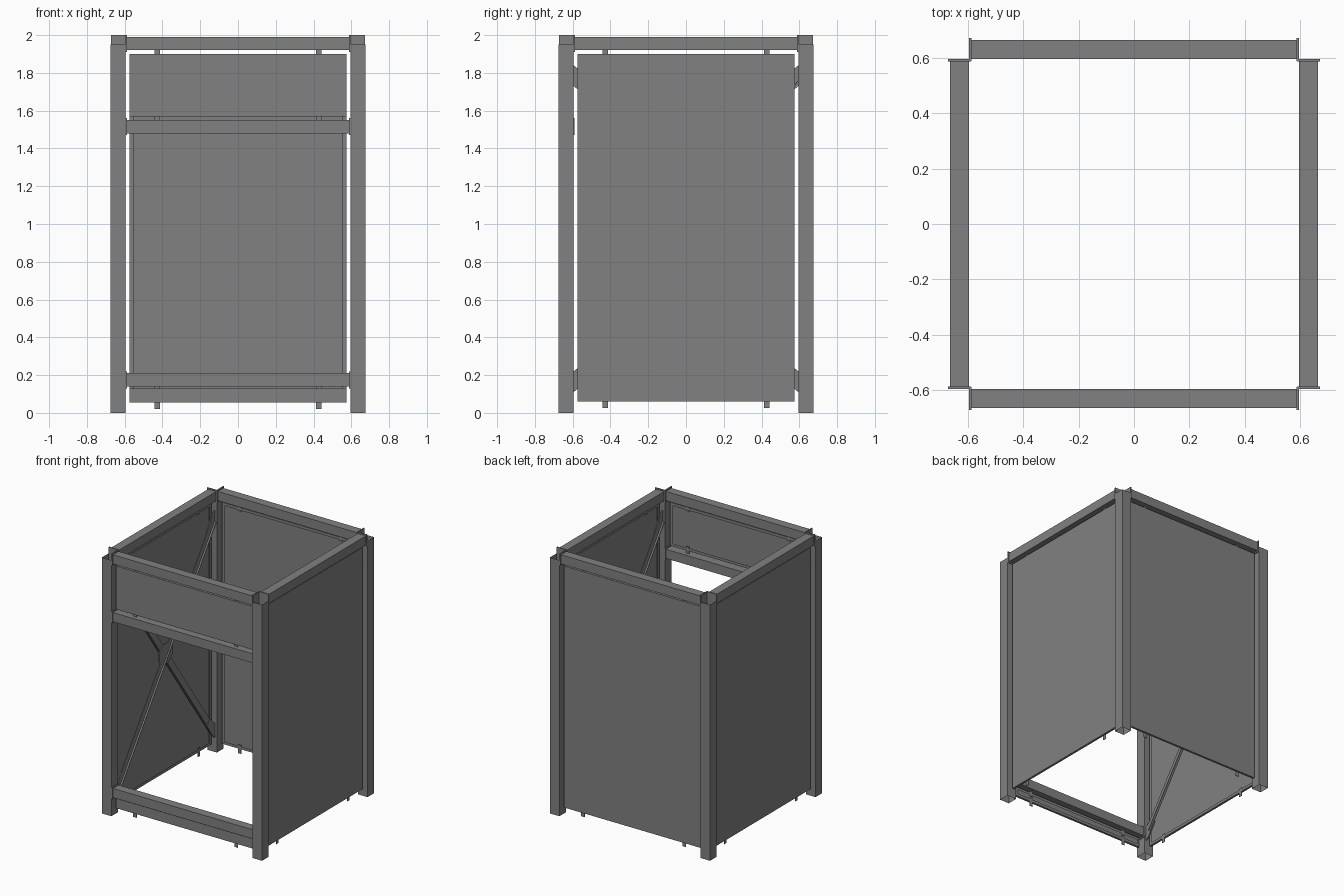
import bpy, bmesh, math
from mathutils import Matrix, Vector

cube = bpy.data.objects.get("Cube")
if cube:
    bpy.data.objects.remove(cube, do_unlink=True)

steel = bpy.data.materials.new("grey_steel")
steel.use_nodes = True
GREY = (0.22, 0.22, 0.22, 1)
steel.diffuse_color = GREY
steel.node_tree.nodes["Principled BSDF"].inputs["Base Color"].default_value = GREY

HALF, POST_IN = 0.675, 0.595


def finish(name, bm, turn):
    """Turn a part built on the front wall onto its own wall."""
    bm.transform(Matrix.Rotation(turn * math.pi / 2, 4, 'Z'))
    bmesh.ops.recalc_face_normals(bm, faces=bm.faces)
    mesh = bpy.data.meshes.new(name)
    bm.to_mesh(mesh)
    bm.free()
    mesh.materials.append(steel)
    obj = bpy.data.objects.new(name, mesh)
    bpy.context.collection.objects.link(obj)


def add_box(bm, x, y, z):
    size = Vector((x[1] - x[0], y[1] - y[0], z[1] - z[0]))
    mid = Vector((sum(x), sum(y), sum(z))) / 2
    mat = Matrix.Translation(mid) @ Matrix.Diagonal(size).to_4x4()
    bmesh.ops.create_cube(bm, size=1, matrix=mat)


def post(turn):
    # open-ended square tube
    bm = bmesh.new()
    add_box(bm, (POST_IN, HALF), (-HALF, -POST_IN), (0, 1.95))
    bm.normal_update()
    caps = [f for f in bm.faces if abs(f.normal.z) > 0.5]
    bmesh.ops.delete(bm, geom=caps, context='FACES_ONLY')
    finish("corner_post", bm, turn)


def beam(name, z, turn):
    # square tube with a slightly larger plate at each end
    bm = bmesh.new()
    add_box(bm, (-0.59, 0.59), (-0.665, -0.597), (z - 0.035, z + 0.035))
    for s in (-1, 1):
        add_box(bm, sorted((s * 0.588, s * 0.597)), (-0.673, -0.59), (z - 0.045, z + 0.045))
    finish(name, bm, turn)


def panel(name, z0, z1, turn, tab_up=0.02, tab_down=0.035):
    # folded sheet tray with a return lip, open at the back
    bm = bmesh.new()
    add_box(bm, (-0.575, 0.575), (-0.645, -0.628), (z0, z1))
    bm.normal_update()
    back = [f for f in bm.faces if f.normal.y > 0.5]
    bmesh.ops.inset_region(bm, faces=back, thickness=0.03)
    bmesh.ops.delete(bm, geom=back, context='FACES')
    # hanging tabs above and below
    for s in (-1, 1):
        x = (s * 0.427 - 0.014, s * 0.427 + 0.014)
        add_box(bm, x, (-0.632, -0.628), (z1 - 0.03, z1 + tab_up))
        add_box(bm, x, (-0.632, -0.628), (z0 - tab_down, z0 + 0.03))
    finish(name, bm, turn)


def plate(bm, points, y0, y1):
    face = bm.faces.new([bm.verts.new((x, y0, z)) for x, z in points])
    new = bmesh.ops.extrude_face_region(bm, geom=[face])["geom"]
    bmesh.ops.translate(bm, vec=(0, y1 - y0, 0),
                        verts=[v for v in new if isinstance(v, bmesh.types.BMVert)])


def cross_brace(turn):
    mid, rise, run = 0.975, 0.81, 0.585
    slope = math.atan2(rise, run)
    length = math.hypot(rise, run) - 0.02
    for s in (-1, 1):
        # angle bar along one diagonal, the two lying back to back
        bm = bmesh.new()
        web = (-0.62, -0.615) if s > 0 else (-0.615, -0.61)
        lip = (-0.638, -0.615) if s > 0 else (-0.615, -0.597)
        add_box(bm, (-length, length), web, (-0.025, 0.025))
        add_box(bm, (-length, length), lip, (-0.025, -0.02))
        bm.transform(Matrix.Translation((0, 0, mid)) @ Matrix.Rotation(-s * slope, 4, 'Y'))
        finish("diagonal_brace", bm, turn)
    # centre plate and end gussets
    bm = bmesh.new()
    r = 0.085
    plate(bm, [(r * math.cos(a), mid + r * math.sin(a))
               for a in (math.pi / 8 + i * math.pi / 4 for i in range(8))], -0.616, -0.608)
    for sx in (-1, 1):
        for sz in (-1, 1):
            shape = [(0.595, 0.755), (0.595, 0.865), (0.57, 0.845), (0.5, 0.745),
                     (0.535, 0.7), (0.57, 0.735)]
            plate(bm, [(sx * x, mid + sz * z) for x, z in shape], -0.62, -0.612)
    finish("brace_plates", bm, turn)


# four corners and the top ring
for turn in range(4):
    post(turn)
    beam("top_beam", 1.955, turn)

# full height panels on the sides and back
for turn, name in ((1, "left_panel"), (2, "back_panel"), (3, "right_panel")):
    panel(name, 0.06, 1.9, turn)

# front wall with its opening
panel("front_upper_panel", 1.57, 1.9, 0, tab_down=0.02)
beam("front_middle_beam", 1.515, 0)
beam("front_lower_beam", 0.175, 0)
panel("front_lower_panel", 0.055, 0.128, 0, tab_up=0.012)

# crossed bracing inside both side walls
for turn in (1, 3):
    cross_brace(turn)
